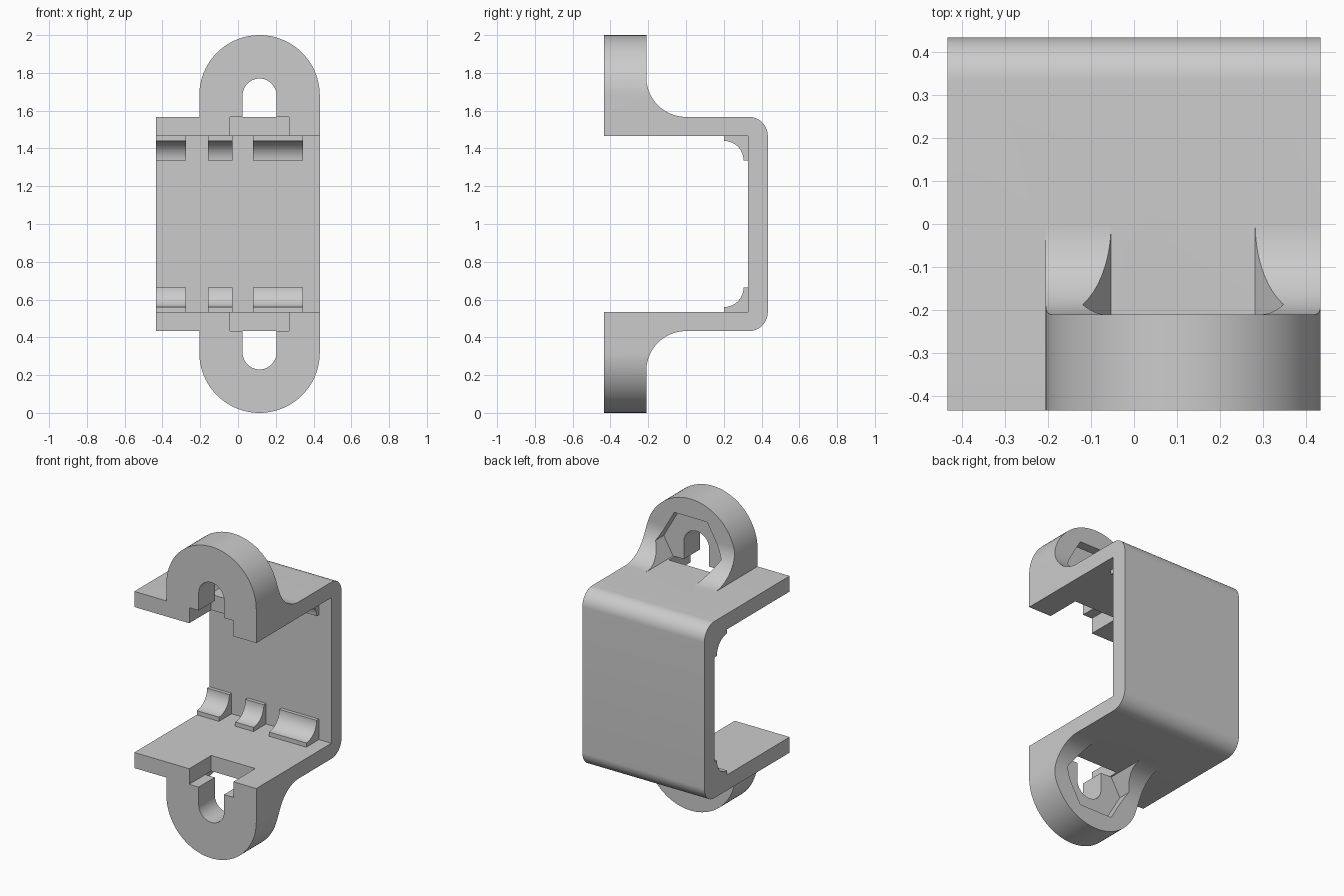
import bpy, bmesh, math

cube = bpy.data.objects.get("Cube")
if cube:
    bpy.data.objects.remove(cube, do_unlink=True)

grey = bpy.data.materials.new("light grey plastic")
grey.use_nodes = True
grey.diffuse_color = (0.6, 0.6, 0.6, 1)
grey.node_tree.nodes["Principled BSDF"].inputs["Base Color"].default_value = (0.6, 0.6, 0.6, 1)

HALF = 0.433            # half width and half depth of the bracket
LUG_X, LUG_Z, LUG_R = 0.114, 1.681, 0.319
PLATE, INNER = 1.567, 1.467


def arc(cx, cy, r, start, end, n=16):
    angles = [math.radians(start + (end - start) * i / n) for i in range(n + 1)]
    return [(cx + r * math.cos(a), cy + r * math.sin(a)) for a in angles]


def prism(name, points, axis, low, high, flip=False):
    """Extrude an outline: (y, z) along x, or (x, z) along y; flip mirrors top to bottom."""
    bm = bmesh.new()
    rings = []
    for d in (low, high):
        ring = []
        for u, z in points:
            z = 2 - z if flip else z
            ring.append(bm.verts.new((d, u, z) if axis == "x" else (u, d, z)))
        rings.append(ring)
        bm.faces.new(ring)
    for i in range(len(points)):
        j = (i + 1) % len(points)
        bm.faces.new((rings[0][i], rings[0][j], rings[1][j], rings[1][i]))
    bmesh.ops.recalc_face_normals(bm, faces=bm.faces)
    mesh = bpy.data.meshes.new(name)
    bm.to_mesh(mesh)
    bm.free()
    mesh.materials.append(grey)
    obj = bpy.data.objects.new(name, mesh)
    bpy.context.collection.objects.link(obj)
    return obj


def combine(target, tool, operation):
    """Apply a boolean and discard the tool."""
    mod = target.modifiers.new(operation.lower(), "BOOLEAN")
    mod.operation, mod.solver, mod.object = operation, "EXACT", tool
    bpy.context.view_layer.objects.active = target
    bpy.ops.object.modifier_apply(modifier=mod.name)
    bpy.data.objects.remove(tool, do_unlink=True)


def box(x0, x1, z0, z1):
    return [(x0, z0), (x1, z0), (x1, z1), (x0, z1)]


# U-shaped channel with rounded outer back corners
r = 0.1
upper = [(0.328, INNER), (-HALF, INNER), (-HALF, PLATE)] + arc(HALF - r, PLATE - r, r, 90, 0)
profile = upper + [(y, 2 - z) for y, z in reversed(upper)]
bracket = prism("bracket", profile, "x", -HALF, HALF)

for flip in (False, True):
    # Mounting lug: filleted side profile trimmed to a round-ended outline
    f = 0.21
    side = [(0, 1.5), (-HALF, 1.5), (-HALF, 2.1), (-f, 2.1)] + arc(0, PLATE + f, f, 180, 270, 24)
    lug = prism("lug", side, "x", -0.3, 0.5, flip)
    outline = arc(LUG_X, LUG_Z, LUG_R, 0, 180, 48) + [(LUG_X - LUG_R, 1.4), (LUG_X + LUG_R, 1.4)]
    combine(lug, prism("outline", outline, "y", -0.6, 0.2, flip), "INTERSECT")

    # Hexagonal nut pocket behind, ending level with the plate
    h = 0.233
    half_base = h - (LUG_Z - PLATE) / math.sqrt(3)
    pocket = arc(LUG_X, LUG_Z, h, 0, 180, 3) + [(LUG_X - half_base, PLATE), (LUG_X + half_base, PLATE)]
    combine(lug, prism("pocket", pocket, "y", -0.27, 0.1, flip), "DIFFERENCE")
    combine(bracket, lug, "UNION")

    # Round-ended bolt slot and the notch in the plate edge
    s = 0.09
    slot = arc(LUG_X, 1.68, s, 0, 180, 24) + [(LUG_X - s, 1.55), (LUG_X + s, 1.55)]
    combine(bracket, prism("slot", slot, "y", -0.6, -0.25, flip), "DIFFERENCE")
    notch = box(-0.043, 0.27, 1.4, PLATE)
    combine(bracket, prism("notch", notch, "y", -0.6, -f, flip), "DIFFERENCE")

    # Concave support ribs in the inner corners
    rib = [(0.35, 1.49), (0.2, 1.49)] + arc(0.2, 1.335, 0.105, 90, 0, 16) + [(0.35, 1.335)]
    for x0, x1 in ((-HALF, -0.275), (-0.16, -0.03), (0.08, 0.345)):
        combine(bracket, prism("rib", rib, "x", x0, x1, flip), "UNION")

bpy.ops.object.select_all(action="DESELECT")
bracket.select_set(True)
bpy.context.view_layer.objects.active = bracket
bpy.ops.object.shade_smooth_by_angle(angle=math.radians(25))
